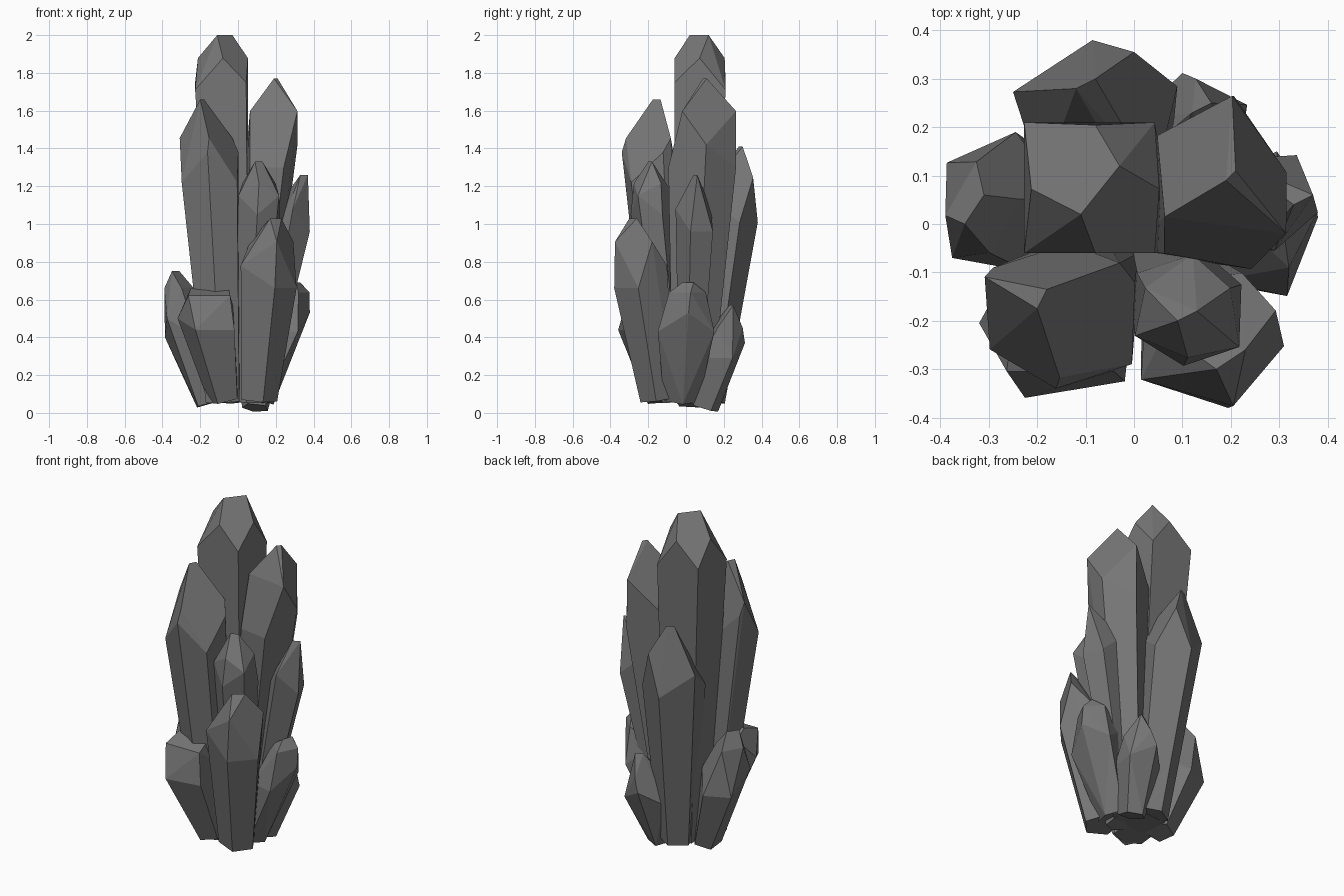
import bpy, bmesh
from math import cos, sin, pi, radians
from mathutils import Vector

cube = bpy.data.objects.get("Cube")
if cube:
    bpy.data.objects.remove(cube, do_unlink=True)

# One dark stone colour
stone = bpy.data.materials.new("dark_grey_stone")
stone.use_nodes = True
colour = (0.18, 0.18, 0.18, 1)
stone.diffuse_color = colour
stone.node_tree.nodes["Principled BSDF"].inputs["Base Color"].default_value = colour


def ring(centre, half, sides, turn, jag=0.0):
    """Squarish polygon filling the given half widths, alternate corners raised."""
    flat = []
    for k in range(sides):
        a = radians(turn) + 2 * pi * k / sides
        c, s = cos(a), sin(a)
        grow = (c ** 4 + s ** 4) ** -0.25
        flat.append((c * grow, s * grow))
    wide = max(abs(p[0]) for p in flat)
    deep = max(abs(p[1]) for p in flat)
    return [centre + Vector((x / wide * half[0], y / deep * half[1],
                             jag if k % 2 else -jag))
            for k, (x, y) in enumerate(flat)]


def crystal(name, foot, belly, half, tip, edge=(0.02, 0.01), sides=5, turn=0,
            jag=0.05, taper=0.57, crown=0.8, crown_sides=3, crown_turn=30, rise=0.5):
    """Shard that widens from a narrow foot to a belly, then closes in facets."""
    foot, belly, tip = Vector(foot), Vector(belly), Vector(tip)
    ridge = Vector((edge[0], edge[1], 0))
    lean = belly - foot
    points = ring(foot, [h * taper for h in half], sides, turn)
    for p in points:
        # The foot is cut square to the leaning shaft
        p.z -= ((p.x - foot.x) * lean.x + (p.y - foot.y) * lean.y) / lean.z
    points += ring(belly, half, sides, turn, jag)
    # Crown corners sit between the belly and the tip ridge
    points += ring(belly.lerp(tip, rise), [h * crown for h in half],
                   crown_sides, crown_turn)
    points += [tip + ridge, tip - ridge]

    bm = bmesh.new()
    for p in points:
        bm.verts.new(p)
    hull = bmesh.ops.convex_hull(bm, input=bm.verts)
    loose = {v for v in hull["geom_interior"] + hull["geom_unused"]
             if isinstance(v, bmesh.types.BMVert)}
    bmesh.ops.delete(bm, geom=list(loose), context="VERTS")
    bmesh.ops.dissolve_limit(bm, angle_limit=radians(9),
                             verts=bm.verts, edges=bm.edges)
    bmesh.ops.recalc_face_normals(bm, faces=bm.faces)
    mesh = bpy.data.meshes.new(name)
    bm.to_mesh(mesh)
    bm.free()
    mesh.materials.append(stone)
    bpy.context.collection.objects.link(bpy.data.objects.new(name, mesh))


# Tall shards
crystal("tall_centre_crystal", foot=(-0.03, 0.03, 0.06), belly=(-0.092, 0.075, 1.73),
        half=(0.135, 0.135), tip=(-0.07, 0.07, 2), edge=(0.04, 0.05), sides=4, turn=45,
        jag=0.02, taper=0.65, crown=0.98, crown_sides=4, crown_turn=0, rise=0.55)
crystal("tall_right_crystal", foot=(0.06, 0.03, 0.06), belly=(0.18, 0.085, 1.36),
        half=(0.135, 0.18), tip=(0.2, 0.1, 1.77), edge=(0.01, 0.01), turn=-65,
        jag=0.06, crown=0.95, crown_turn=-35, rise=0.58)
crystal("tall_front_crystal", foot=(-0.08, -0.1, 0.06), belly=(-0.148, -0.19, 1.3),
        half=(0.15, 0.15), tip=(-0.19, -0.155, 1.66), edge=(0.01, 0.02), sides=6,
        turn=-35, jag=0.08, taper=0.6, crown=0.95, crown_turn=-85, rise=0.43)
crystal("tall_back_crystal", foot=(-0.02, 0.12, 0.06), belly=(-0.08, 0.23, 1.08),
        half=(0.17, 0.15), tip=(-0.1, 0.29, 1.41), turn=92, jag=0.07,
        crown=0.7, crown_turn=50)

# Middle shards
crystal("middle_front_crystal", foot=(0.05, -0.06, 0.06), belly=(0.112, -0.178, 1.1),
        half=(0.11, 0.115), tip=(0.11, -0.19, 1.33), sides=6, turn=25)
crystal("middle_side_crystal", foot=(0.1, 0.02, 0.06), belly=(0.28, 0.045, 1.02),
        half=(0.1, 0.1), tip=(0.35, 0.05, 1.26), turn=60, jag=0.06,
        crown=0.5, crown_turn=0, rise=0.6)
crystal("lower_front_crystal", foot=(0.11, -0.15, 0.07), belly=(0.16, -0.24, 0.72),
        half=(0.15, 0.14), tip=(0.2, -0.28, 1.03), edge=(0.03, 0.02), turn=-5,
        jag=0.06, taper=0.65, crown_turn=-80, rise=0.6)

# Short shards around the foot
crystal("short_front_crystal", foot=(-0.075, -0.13, 0.07), belly=(-0.162, -0.215, 0.47),
        half=(0.158, 0.145), tip=(-0.15, -0.2, 0.66), edge=(0.1, -0.01), turn=-40,
        jag=0.03, taper=0.5, crown=0.7, crown_sides=4, crown_turn=45, rise=0.8)
crystal("short_left_crystal", foot=(-0.15, 0.03, 0.05), belly=(-0.27, 0.045, 0.45),
        half=(0.12, 0.145), tip=(-0.33, 0.03, 0.75), edge=(0.02, 0.03), turn=150,
        crown=0.65, crown_sides=4, crown_turn=10, rise=0.7)
crystal("short_right_crystal", foot=(0.12, -0.025, 0.07), belly=(0.27, 0, 0.48),
        half=(0.11, 0.15), tip=(0.32, 0.01, 0.69), edge=(0.01, 0.03), turn=-67,
        taper=0.62, crown=0.65, crown_sides=4, crown_turn=10, rise=0.75)
crystal("short_back_crystal", foot=(0.09, 0.1, 0.026), belly=(0.115, 0.19, 0.33),
        half=(0.12, 0.122), tip=(0.14, 0.24, 0.57), turn=25, jag=0.04,
        crown=0.7, crown_turn=-30)
